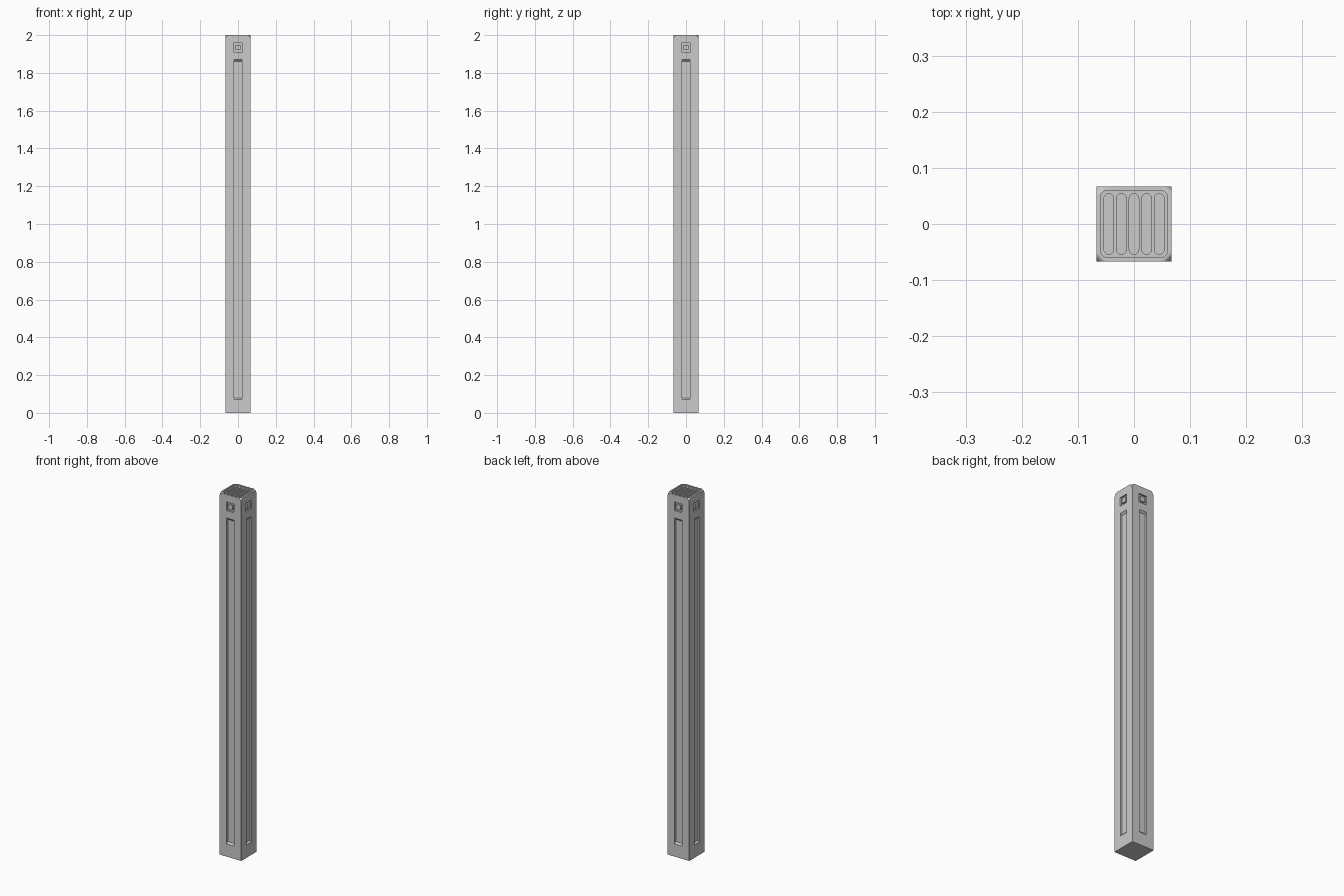
import bpy, bmesh, math
from mathutils import Matrix, Vector

if "Cube" in bpy.data.objects:
    bpy.data.objects.remove(bpy.data.objects["Cube"])

W, H = 0.067, 2.0          # half width and height of the post


def finish(name, bm, helper=False):
    bmesh.ops.recalc_face_normals(bm, faces=bm.faces)
    me = bpy.data.meshes.new(name)
    bm.to_mesh(me)
    bm.free()
    ob = bpy.data.objects.new(name, me)
    bpy.context.collection.objects.link(ob)
    if helper:
        ob.hide_render = True
    return ob


def loft(name, rings, helper=False):
    bm = bmesh.new()
    loops = [[bm.verts.new(p) for p in r] for r in rings]
    n = len(loops[0])
    for a, b in zip(loops, loops[1:]):
        for i in range(n):
            j = (i + 1) % n
            bm.faces.new((a[i], a[j], b[j], b[i]))
    bm.faces.new(loops[0][::-1])
    bm.faces.new(loops[-1])
    return finish(name, bm, helper)


def octagon(z, c):
    pts = [(W - c, -W), (W, -W + c), (W, W - c), (W - c, W),
           (-W + c, W), (-W, W - c), (-W, -W + c), (-W + c, -W)]
    return [(x, y, z) for x, y in pts]


def rounded(cx, hx, hy, r, z):
    pts = []
    for k, (sx, sy) in enumerate([(1, 1), (-1, 1), (-1, -1), (1, -1)]):
        for s in range(7):
            a = math.radians(90 * k + 15 * s)
            pts.append((cx + sx * (hx - r) + r * math.cos(a),
                        sy * (hy - r) + r * math.sin(a), z))
    return pts


def rect(hx, z0, z1, y):
    return [(-hx, y, z0), (hx, y, z0), (hx, y, z1), (-hx, y, z1)]


def cut(target, cutter):
    m = target.modifiers.new("cut", 'BOOLEAN')
    m.operation = 'DIFFERENCE'
    m.solver = 'EXACT'
    m.object = cutter
    bpy.context.view_layer.objects.active = target
    bpy.ops.object.modifier_apply(modifier=m.name)
    bpy.data.objects.remove(cutter)


# Square post whose four top corners are rounded away
R, D = 0.019, 0.027
rings = [octagon(0, 0.0003), octagon(H - D, 0.0003)]
for i in range(1, 9):
    a = math.radians(90 * i / 8)
    rings.append(octagon(H - D + D * math.sin(a), 0.0003 + R * (1 - math.cos(a))))
post = loft("post", rings)

# Long panel and square socket recessed in every side
for k in range(4):
    turn = Matrix.Rotation(math.pi / 2 * k, 4, 'Z')
    panel = [rect(0.022, 0.064, 1.878, -W - 0.01), rect(0.022, 0.07, 1.87, -W),
             rect(0.022, 0.08, 1.86, -W + 0.009)]
    socket = [rect(0.024, 1.911, 1.959, -W - 0.01), rect(0.024, 1.911, 1.959, -W + 0.009)]
    for shape in (panel, socket):
        cut(post, loft("cutter", [[turn @ Vector(p) for p in r] for r in shape], True))
    # Square boss in the socket
    boss = [rect(0.014, 1.921, 1.949, -W + 0.010), rect(0.013, 1.922, 1.948, -W + 0.001)]
    loft("socket_boss_%d" % k, [[turn @ Vector(p) for p in r] for r in boss])

# Grille on top: shallow rounded tray with five slots
cut(post, loft("cutter", [rounded(0, 0.059, 0.059, 0.01, H - 0.003),
                          rounded(0, 0.059, 0.059, 0.01, H + 0.02)], True))
for i in range(-2, 3):
    cut(post, loft("cutter", [rounded(i * 0.0224, 0.0085, 0.054, 0.0084, H - 0.014),
                              rounded(i * 0.0224, 0.0085, 0.054, 0.0084, H + 0.02)], True))

bpy.ops.object.select_all(action='DESELECT')
post.select_set(True)
bpy.context.view_layer.objects.active = post
bpy.ops.object.shade_smooth_by_angle(angle=math.radians(30))
